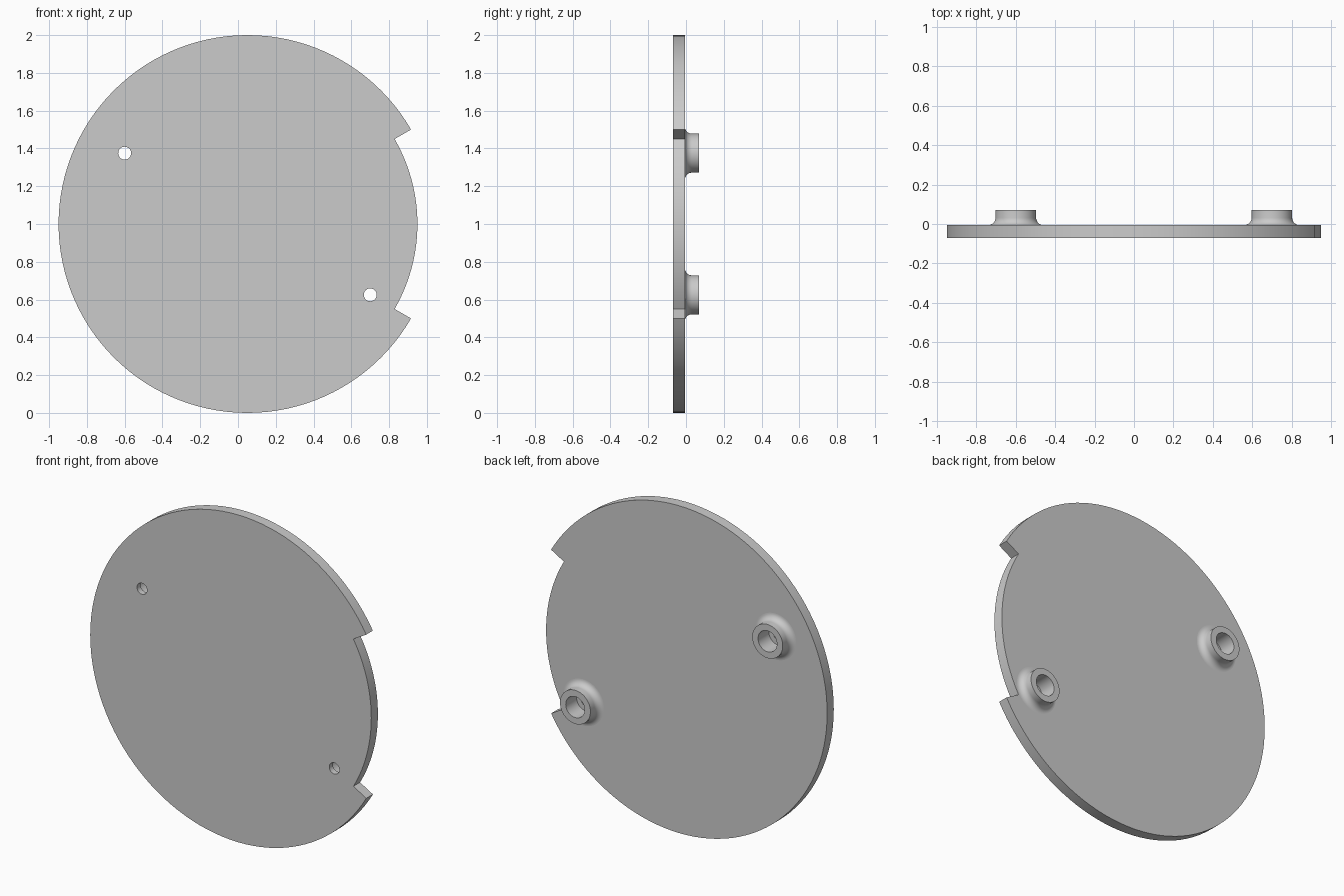
import bpy, bmesh
from math import sin, cos, pi, radians

if "Cube" in bpy.data.objects:
    bpy.data.objects.remove(bpy.data.objects["Cube"])

CX, CZ = 0.05, 1.0                      # disc centre
FRONT, BACK, TOP = -0.07, -0.006, 0.07  # plate front, plate back, boss end
BOSS_R, FILLET = 0.103, 0.038
HOLE_R, BORE_R, BORE_FLOOR = 0.034, 0.064, -0.035
BOSSES = [(CX - 0.65, CZ + 0.375), (CX + 0.65, CZ - 0.375)]

grey = bpy.data.materials.new("grey")
grey.diffuse_color = (0.6, 0.6, 0.6, 1)
grey.use_nodes = True
grey.node_tree.nodes["Principled BSDF"].inputs["Base Color"].default_value = grey.diffuse_color


def make_object(name, bm):
    bmesh.ops.recalc_face_normals(bm, faces=bm.faces)
    mesh = bpy.data.meshes.new(name)
    bm.to_mesh(mesh)
    bm.free()
    mesh.materials.append(grey)
    obj = bpy.data.objects.new(name, mesh)
    bpy.context.collection.objects.link(obj)
    return obj


def lathe(name, profile, x, z, steps=48):
    """Solid of revolution around y; profile is (radius, y) from end to end."""
    bm = bmesh.new()
    rings = []
    for r, y in profile:
        rings.append([bm.verts.new((x + r * cos(2 * pi * i / steps), y,
                                    z + r * sin(2 * pi * i / steps)))
                      for i in range(steps)])
    for a, b in zip(rings, rings[1:]):
        for i in range(steps):
            j = (i + 1) % steps
            bm.faces.new((a[i], a[j], b[j], b[i]))
    bm.faces.new(rings[0])
    bm.faces.new(rings[-1])
    return make_object(name, bm)


def combine(target, tool, operation):
    mod = target.modifiers.new(operation.lower(), 'BOOLEAN')
    mod.operation = operation
    mod.solver = 'EXACT'
    mod.object = tool
    bpy.context.view_layer.objects.active = target
    bpy.ops.object.modifier_apply(modifier=mod.name)
    bpy.data.objects.remove(tool)


# Disc plate: full radius for 300 degrees, smaller radius for the right-hand 60
outline = [(1.0, 30 + 300 * i / 100) for i in range(101)]
outline += [(0.9, -30 + 60 * i / 20) for i in range(21)]
bm = bmesh.new()
face = bm.faces.new([bm.verts.new((CX + r * cos(radians(a)), FRONT,
                                   CZ + r * sin(radians(a)))) for r, a in outline])
extruded = bmesh.ops.extrude_face_region(bm, geom=[face], use_keep_orig=True)
bmesh.ops.translate(bm, vec=(0, BACK - FRONT, 0),
                    verts=[v for v in extruded["geom"] if isinstance(v, bmesh.types.BMVert)])
plate = make_object("disc_plate", bm)

# Screw bosses with a flared foot, then stepped screw holes through them
foot = BOSS_R + FILLET
flare = [(foot - FILLET * sin(t), BACK + FILLET * (1 - cos(t)))
         for t in (pi / 2 * i / 10 for i in range(10, -1, -1))]
for x, z in BOSSES:
    boss = lathe("screw_boss", [(BOSS_R, TOP)] + flare + [(foot, BACK - 0.02)], x, z)
    combine(plate, boss, 'UNION')
for x, z in BOSSES:
    bore = lathe("bore_cutter", [(HOLE_R, FRONT - 0.05), (HOLE_R, BORE_FLOOR),
                                 (BORE_R, BORE_FLOOR), (BORE_R, TOP + 0.05)], x, z)
    combine(plate, bore, 'DIFFERENCE')

# Smooth round walls, flat faces and crisp edges
bpy.ops.object.select_all(action='DESELECT')
plate.select_set(True)
bpy.context.view_layer.objects.active = plate
bpy.ops.object.shade_smooth_by_angle(angle=radians(30))
for poly in plate.data.polygons:
    if abs(poly.normal.y) > 0.9995:
        poly.use_smooth = False
